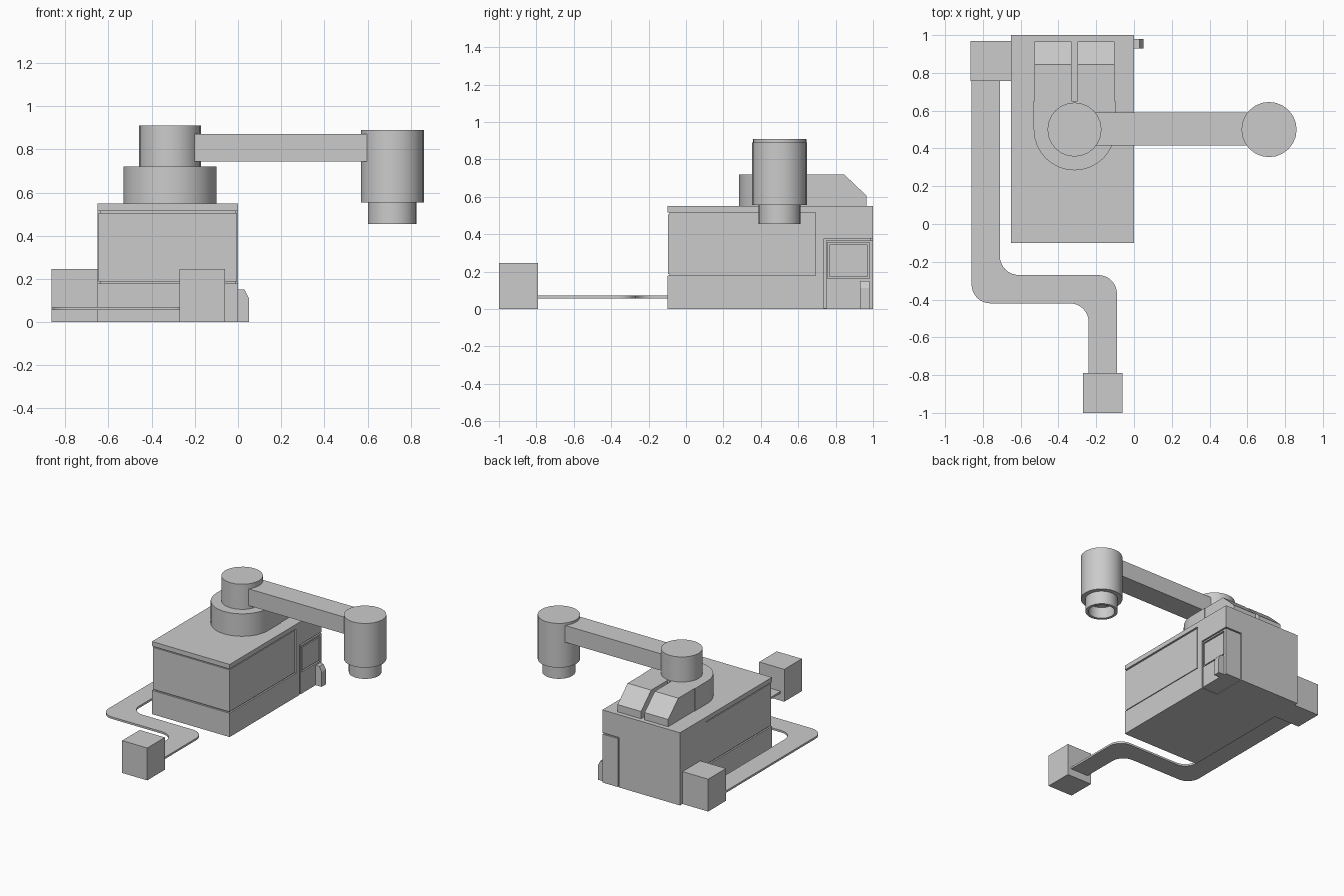
import bpy, bmesh, math
from mathutils import Vector, Matrix

if "Cube" in bpy.data.objects:
    bpy.data.objects.remove(bpy.data.objects["Cube"])


def finish(name, bm, smooth=False):
    bmesh.ops.recalc_face_normals(bm, faces=bm.faces)
    me = bpy.data.meshes.new(name)
    bm.to_mesh(me)
    bm.free()
    ob = bpy.data.objects.new(name, me)
    bpy.context.collection.objects.link(ob)
    if smooth:
        bpy.ops.object.select_all(action='DESELECT')
        ob.select_set(True)
        bpy.context.view_layer.objects.active = ob
        bpy.ops.object.shade_smooth_by_angle(angle=math.radians(35))
    return ob


def box(name, x, y, z):
    bm = bmesh.new()
    bmesh.ops.create_cube(bm, size=1)
    for v in bm.verts:
        v.co = [r[0] + (c + .5) * (r[1] - r[0]) for c, r in zip(v.co, (x, y, z))]
    return finish(name, bm)


def prism(name, pts, offset, smooth=False):
    """Extrude a closed 3D outline along an offset."""
    bm = bmesh.new()
    f = bm.faces.new([bm.verts.new(p) for p in pts])
    r = bmesh.ops.extrude_face_region(bm, geom=[f], use_keep_orig=True)
    bmesh.ops.translate(bm, vec=offset,
                        verts=[g for g in r['geom'] if isinstance(g, bmesh.types.BMVert)])
    return finish(name, bm, smooth)


def lathe(name, profile, cx, cy, sides=24):
    """Revolve an (r, z) profile about a vertical axis."""
    bm = bmesh.new()
    vs = [bm.verts.new((r, 0, z)) for r, z in profile]
    es = [bm.edges.new(p) for p in zip(vs, vs[1:])]
    bmesh.ops.spin(bm, geom=vs + es, cent=(0, 0, 0), axis=(0, 0, 1),
                   angle=math.tau, steps=sides)
    bmesh.ops.remove_doubles(bm, verts=bm.verts, dist=1e-5)
    bmesh.ops.transform(bm, matrix=Matrix.Translation((cx, cy, 0)), verts=bm.verts)
    return finish(name, bm, True)


def cut(ob, x, y, z):
    c = box(ob.name + "_cutter", x, y, z)
    c.hide_render = True
    m = ob.modifiers.new("cut", 'BOOLEAN')
    m.operation, m.solver, m.object = 'DIFFERENCE', 'EXACT', c
    bpy.ops.object.select_all(action='DESELECT')
    ob.select_set(True)
    bpy.context.view_layer.objects.active = ob
    bpy.ops.object.modifier_apply(modifier=m.name)
    bpy.data.objects.remove(c)


def fillet(corners, steps=8):
    """Round 2D corners given as (x, y, radius), for right-angled corners."""
    out = []
    for i, (x, y, r) in enumerate(corners):
        p = Vector((x, y))
        if not r:
            out.append(p)
            continue
        a = (Vector(corners[i - 1][:2]) - p).normalized()
        b = (Vector(corners[(i + 1) % len(corners)][:2]) - p).normalized()
        c = p + (a + b) * r
        for k in range(steps + 1):
            t = math.pi / 2 * k / steps
            out.append(c - b * r * math.cos(t) - a * r * math.sin(t))
    return out


# Cabinet shell, with openings for the wraparound cover and the corner door
shell = box("cabinet_shell", (-.65, 0), (-.1, 1), (0, .55))
cut(shell, (-.8, .2), (-.3, .692), (.18, .515))
cut(shell, (-.14, .2), (.738, 1.2), (-.1, .377))
box("cabinet_core", (-.638, -.012), (-.088, .988), (.004, .54))
box("front_cover", (-.646, -.004), (-.096, .682), (.188, .506))

# Corner door with framed window and handle
door = box("corner_door", (-.131, 0), (.748, 1), (0, .367))
cut(door, (-.02, .1), (.757, .98), (.163, .355))
box("door_window", (-.03, -.002), (.766, .971), (.172, .346))
prism("door_handle", [(-.01, .93, 0), (.05, .93, 0), (.05, .93, .112),
                      (.03, .93, .15), (-.01, .93, .15)], (0, .05, 0))

# Swivel base: half-round front plus two sloped rear blocks
CX, CY = -.315, .5
arc = [(CX + .216 * math.cos(math.pi + math.pi * i / 16),
        CY + .216 * math.sin(math.pi + math.pi * i / 16), .55) for i in range(17)]
prism("swivel_base", arc + [(CX + .216, .65, .55), (CX - .216, .65, .55)],
      (0, 0, .17), True)
for side, x in (("left", -.527), ("right", -.3)):
    prism("rear_block_" + side, [(x, y, z) for y, z in
          ((.62, .55), (.966, .55), (.966, .605), (.845, .72), (.62, .72))],
          (.197, 0, 0))

# Post, arm and hanging head with hollow nozzle
lathe("swivel_post", [(0, .7), (.143, .7), (.143, .91), (0, .91)], CX, CY)
box("arm", (-.25, .65), (.415, .59), (.745, .872))
lathe("head", [(0, .54), (.092, .54), (.092, .455), (.113, .455), (.113, .555),
               (.146, .555), (.146, .89), (0, .89)], .715, CY)

# Floor cable between two small boxes
R = .1
path = fillet([(-.86, .77, 0), (-.86, -.42, R), (-.24, -.42, R), (-.24, -.8, 0),
               (-.09, -.8, 0), (-.09, -.27, R), (-.71, -.27, R), (-.71, .77, 0)])
prism("floor_cable", [(p.x, p.y, .056) for p in path], (0, 0, .015), True)
box("rear_connector_box", (-.865, -.645), (.757, .97), (0, .245))
box("front_control_box", (-.27, -.06), (-1, -.79), (0, .245))
